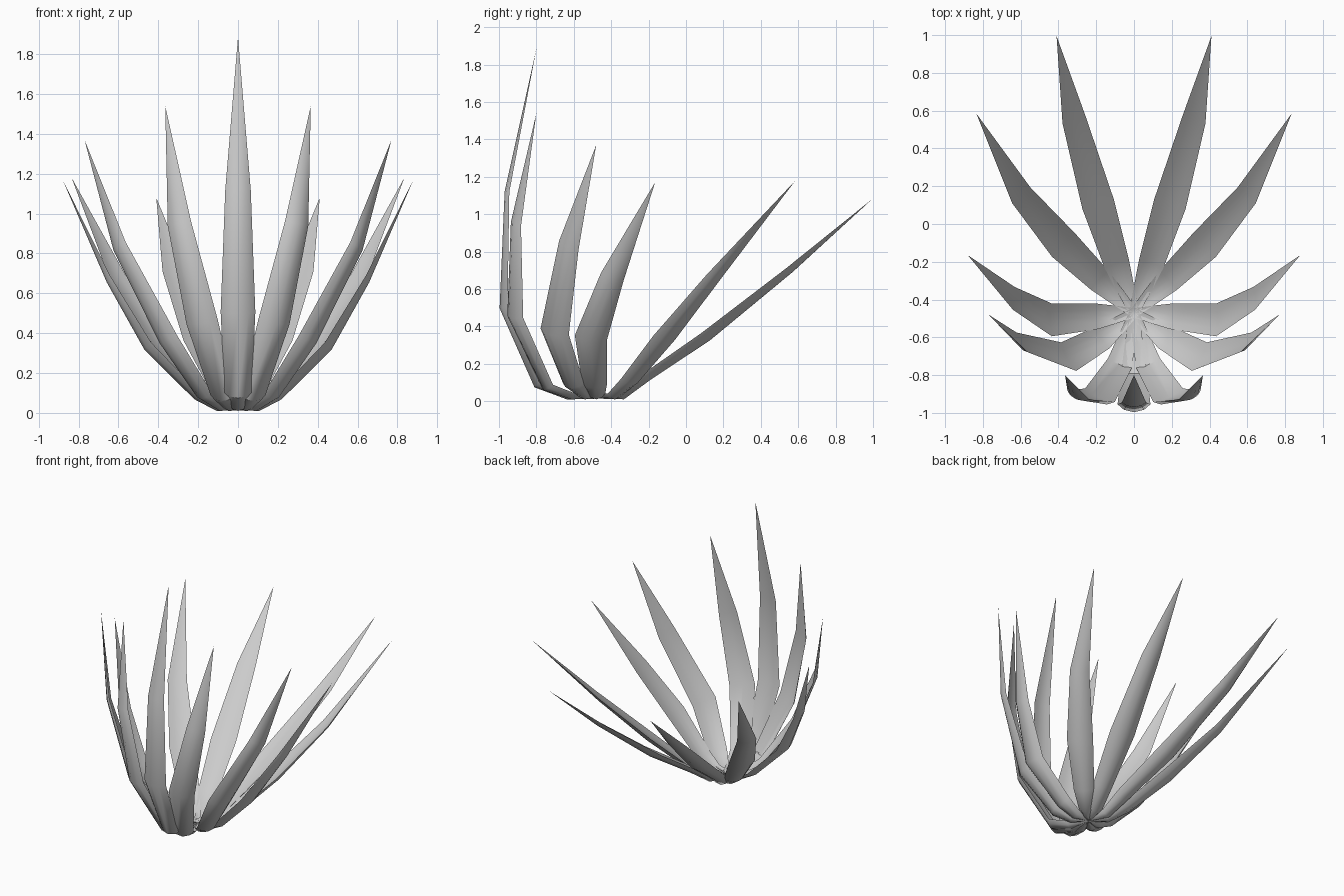
import bpy, bmesh, math
from mathutils import Vector

if "Cube" in bpy.data.objects:
    bpy.data.objects.remove(bpy.data.objects["Cube"])

BASE = Vector((0, -0.47, 0.025))
# Half-width and keel depth at: root, heel, lower bend, belly, upper bend
WIDTHS = (0.025, 0.048, 0.068, 0.087, 0.064)
DEPTHS = (0.03, 0.035, 0.042, 0.048, 0.028)
# Cross-section (across, outward): rounded back, shallow channel on the inside
SECTION = ((-1, 0), (-0.62, 0.62), (0, 0.9), (0.62, 0.62), (1, 0),
           (0.5, 0.22), (0, 0.3), (-0.5, 0.22))


def leaf(name, lower, belly, upper, tip):
    lower, belly, upper, tip = map(Vector, (lower, belly, upper, tip))
    heel = BASE.lerp(lower, 0.5)
    heel.z = 0.022
    path = [BASE, heel, lower, belly, upper, tip]
    radial = belly - BASE
    radial.z = 0
    side = Vector((0, 0, 1)).cross(radial.normalized())
    bm = bmesh.new()
    rings = []
    for i, p in enumerate(path[:-1]):
        a = (path[i + 1] - p).normalized()
        b = (p - path[i - 1]).normalized() if i else a
        tangent = (a + b).normalized()
        across = (side - tangent * side.dot(tangent)).normalized()
        out = across.cross(tangent).normalized()
        if out.z > 0 and out.dot(radial) < 0:
            out = -out
        w, d = WIDTHS[i], DEPTHS[i]
        # the path runs inside the blade, rims rise inward
        rings.append([bm.verts.new(p + across * u * w + out * (v - 0.55) * d)
                      for u, v in SECTION])
    n = len(SECTION)
    for r, s in zip(rings, rings[1:]):
        for k in range(n):
            bm.faces.new((r[k], r[(k + 1) % n], s[(k + 1) % n], s[k]))
    point = bm.verts.new(tip)
    for k in range(n):
        bm.faces.new((rings[-1][k], rings[-1][(k + 1) % n], point))
    bm.faces.new(rings[0][::-1])
    bmesh.ops.recalc_face_normals(bm, faces=bm.faces)
    mesh = bpy.data.meshes.new(name)
    bm.to_mesh(mesh)
    bm.free()
    ob = bpy.data.objects.new(name, mesh)
    bpy.context.collection.objects.link(ob)
    bpy.ops.object.select_all(action='DESELECT')
    ob.select_set(True)
    bpy.context.view_layer.objects.active = ob
    bpy.ops.object.shade_smooth_by_angle(angle=math.radians(40))


# Paired leaves, listed for the right side from back to front
PAIRS = {
    "back_leaf": ((.095, -.2, .125), (.195, .12, .34), (.32, .56, .695), (.41, .995, 1.08)),
    "back_side_leaf": ((.19, -.29, .1), (.385, -.1, .33), (.605, .16, .66), (.835, .585, 1.18)),
    "side_leaf": ((.21, -.49, .08), (.455, -.51, .325), (.65, -.395, .66), (.88, -.165, 1.17)),
    "front_side_leaf": ((.18, -.61, .08), (.365, -.715, .36), (.605, -.635, .83), (.77, -.48, 1.37)),
    "front_leaf": ((.08, -.75, .07), (.19, -.93, .45), (.3, -.92, .95), (.365, -.8, 1.54)),
}
for name, pts in PAIRS.items():
    for sx, label in ((1, "right"), (-1, "left")):
        leaf(f"{name}_{label}", *[(x * sx, y, z) for x, y, z in pts])

# Single tall leaf at the front centre
leaf("centre_front_leaf", (0, -.8, .085), (0, -.98, .5), (0, -.96, 1.12), (0, -.8, 1.885))
